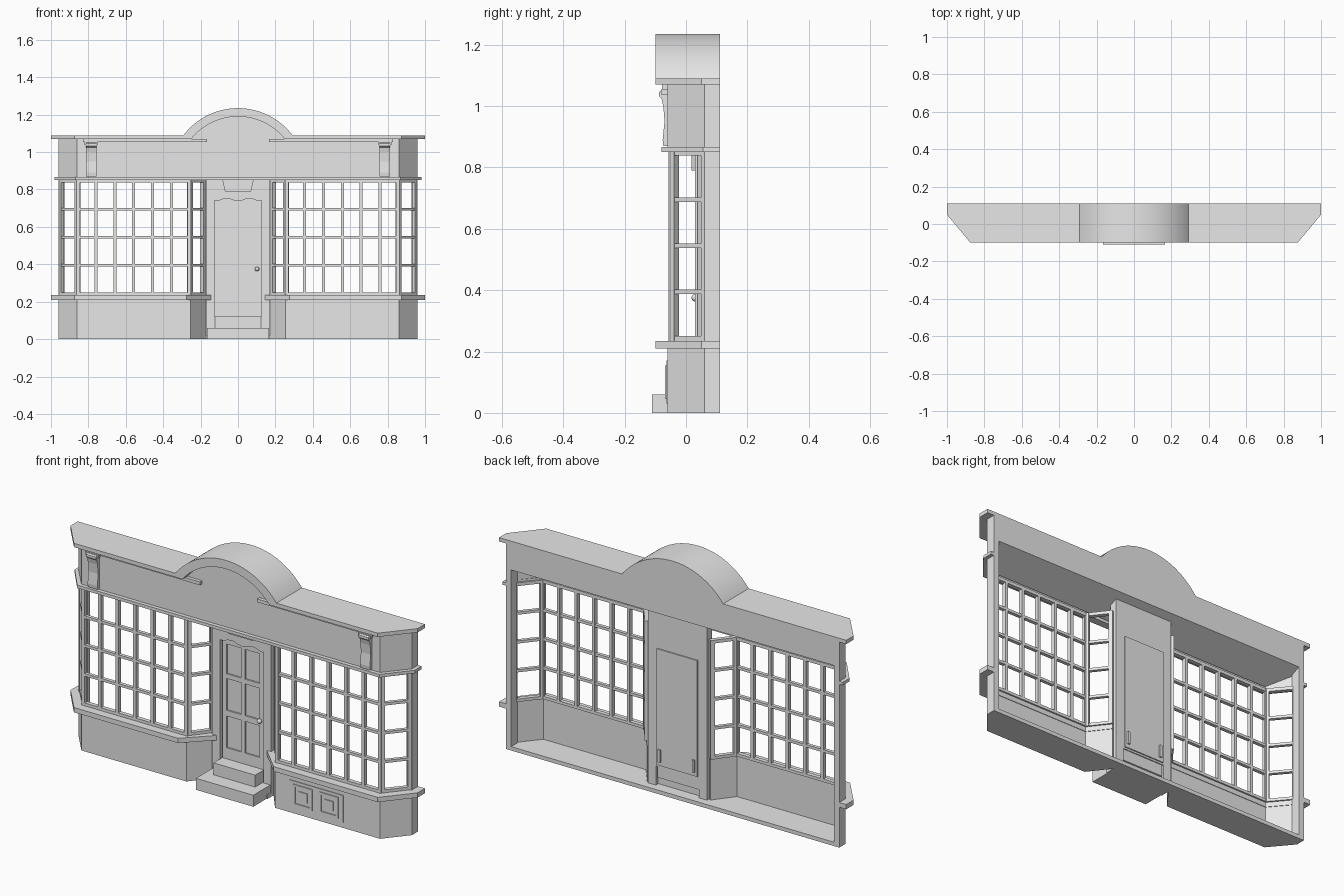
import bpy, bmesh, math
from mathutils import Vector

cube = bpy.data.objects.get("Cube")
if cube:
    bpy.data.objects.remove(cube, do_unlink=True)

grey = bpy.data.materials.new("plain_grey")
grey.use_nodes = True
grey.diffuse_color = (0.8, 0.8, 0.8, 1)
grey.node_tree.nodes["Principled BSDF"].inputs["Base Color"].default_value = (0.8, 0.8, 0.8, 1)


def finish(name, bm, mirror=False):
    bmesh.ops.recalc_face_normals(bm, faces=bm.faces)
    mesh = bpy.data.meshes.new(name)
    bm.to_mesh(mesh)
    bm.free()
    mesh.materials.append(grey)
    obj = bpy.data.objects.new(name, mesh)
    bpy.context.collection.objects.link(obj)
    if mirror:
        obj.modifiers.new("mirror", 'MIRROR').use_axis[0] = True
    return obj


def add_prism(bm, pts, a, b, axis='z'):
    place = {'z': lambda u, v, w: (u, v, w),
             'y': lambda u, v, w: (u, w, v),
             'x': lambda u, v, w: (w, u, v)}[axis]
    low, high = [[bm.verts.new(place(u, v, w)) for u, v in pts] for w in (a, b)]
    bm.faces.new(low)
    bm.faces.new(high[::-1])
    for i in range(len(pts)):
        j = (i + 1) % len(pts)
        bm.faces.new((low[i], high[i], high[j], low[j]))


def prism(name, pts, a, b, axis='z', mirror=False):
    bm = bmesh.new()
    add_prism(bm, pts, a, b, axis)
    return finish(name, bm, mirror)


def rect(u0, u1, v0, v1):
    return [(u0, v0), (u1, v0), (u1, v1), (u0, v1)]


def box(name, x0, x1, y0, y1, z0, z1, mirror=False):
    return prism(name, rect(x0, x1, y0, y1), z0, z1, 'z', mirror)


def offset(path, t):
    """Move a plan polyline inward by t with mitred corners."""
    p = [Vector(q) for q in path]
    normals = []
    for a, b in zip(p, p[1:]):
        d = (b - a).normalized()
        normals.append(Vector((d.y, -d.x)))
    out = []
    for i, q in enumerate(p):
        n, m = normals[max(i - 1, 0)], normals[min(i, len(normals) - 1)]
        out.append(tuple(q + (n + m) * t / (1 + n.dot(m))))
    return out


def strip(path, t0, t1):
    return offset(path, t0) + offset(path, t1)[::-1]


# Bay plan, from outer end to the doorway
bay = [(.96, .06), (.86, -.06), (.255, -.06), (.17, .05)]

# Bay base, sill and floor
prism("bay_base", strip(bay, 0, .015), 0, .215, mirror=True)
prism("window_sill", [(1, .11), (1, .05), (.875, -.1), (.275, -.1), (.13, .045), (.17, .05)]
      + offset(bay, .018)[::-1] + [(.95, .11)], .21, .235, mirror=True)
prism("bay_floor", [(.96, .11)] + bay + [(.17, .11)], 0, .02, mirror=True)
box("centre_floor", -.17, .17, .0, .11, 0, .02)
box("end_pilaster", .93, .96, .06, .11, 0, 1.07, True)

# Window rails
bm = bmesh.new()
for z0, z1 in ((.235, .25), (.838, .855)):
    add_prism(bm, strip(bay, .004, .026), z0, z1)
for row in (1, 2, 3):
    z = .245 + .15 * row
    add_prism(bm, strip(bay, .006, .024), z - .007, z + .007)
finish("window_rails", bm, True)

# Window mullions
centre = offset(bay, .015)
bm = bmesh.new()
for i in range(1, 6):
    x = bay[1][0] + (bay[2][0] - bay[1][0]) * i / 6
    add_prism(bm, rect(x - .008, x + .008, -.056, -.034), .235, .855)
for start, end, t in ((0, 1, 0), (0, 1, 1), (2, 3, 0), (2, 3, 1)):
    a, b = Vector(centre[start]), Vector(centre[end])
    d = (b - a).normalized()
    n = Vector((d.y, -d.x))
    c = a.lerp(b, t) + d * (.008 if t == 0 else -.008)
    corners = [c + d * s * .01 + n * r * .012 for s, r in ((-1, -1), (1, -1), (1, 1), (-1, 1))]
    add_prism(bm, [tuple(q) for q in corners], .235, .855)
for x in (bay[1][0] - .006, bay[2][0] + .006):
    add_prism(bm, rect(x - .009, x + .009, -.057, -.033), .235, .855)
finish("window_mullions", bm, True)

# Fascia with a sloping soffit and splayed ends
bm = bmesh.new()
add_prism(bm, [(-.06, .865), (-.06, 1.07), (.11, 1.07), (.11, .94)], 0, .96, 'x')
bmesh.ops.bisect_plane(bm, geom=bm.verts[:] + bm.edges[:] + bm.faces[:],
                       plane_co=(.86, -.06, 0), plane_no=(.12, -.1, 0), clear_outer=True)
bmesh.ops.holes_fill(bm, edges=[e for e in bm.edges if e.is_boundary])
finish("fascia", bm, True)
prism("fascia_end", strip(bay[:2], 0, .015), .865, 1.07, mirror=True)
prism("fascia_moulding", [(.98, .11), (.98, .055), (.87, -.08), (0, -.08), (0, -.04),
                          (.85, -.04), (.945, .065), (.945, .11)], .85, .866, mirror=True)
prism("cornice", [(1, .11), (1, .05), (.875, -.1), (.26, -.1), (.26, .11)],
      1.07, 1.09, mirror=True)
box("bed_moulding", .165, .83, -.078, -.055, 1.053, 1.07, True)

# Arched pediment
arch_z, foot = .87, 1.07


def arc(r, n=40):
    a0 = math.asin((foot - arch_z) / r)
    angles = [a0 + (math.pi - 2 * a0) * i / n for i in range(n + 1)]
    return [(r * math.cos(a), arch_z + r * math.sin(a)) for a in angles]


ring = prism("pediment_arch", arc(.365) + arc(.32)[::-1], -.1, .11, 'y')
prism("pediment_panel", arc(.33), -.06, .11, 'y')
bpy.context.view_layer.objects.active = ring
ring.select_set(True)
bpy.ops.object.shade_smooth_by_angle(angle=math.radians(30))
ring.select_set(False)

# Scroll brackets on the fascia
prism("fascia_bracket", [(-.055, .87), (-.074, .87), (-.076, .89), (-.07, .95), (-.074, 1.0),
                         (-.08, 1.025), (-.088, 1.032), (-.088, 1.045), (-.08, 1.053),
                         (-.055, 1.053)], .757, .813, 'x', True)
box("bracket_cap", .75, .82, -.082, -.055, 1.038, 1.053, True)

# Doorway
box("door_jamb", .125, .17, .03, .07, 0, .95, True)
head = [(.13, .95), (-.13, .95), (-.13, .745)]
head += [(-.12 + .24 * i / 12, .745 - .007 * math.cos(i * math.pi / 3)) for i in range(13)]
prism("door_head", head + [(.13, .745)], .03, .07, 'y')
prism("keystone", [(-.085, .86), (-.07, .79), (.07, .79), (.085, .86)], .018, .04, 'y')
box("door_slab", -.13, .13, .05, .07, .12, .76)
box("door_back_panel", -.118, .118, .065, .076, .13, .735)
bm = bmesh.new()
for x0, x1 in ((-.12, -.095), (-.012, .012), (.095, .12)):
    add_prism(bm, rect(x0, x1, .042, .052), .12, .755)
for z0, z1 in ((.12, .18), (.345, .375), (.54, .565), (.72, .755)):
    add_prism(bm, rect(-.12, .12, .042, .052), z0, z1)
finish("door_frame", bm)
box("door_back_hardware", .092, .106, .07, .084, .15, .215, True)

# Door knob
bm = bmesh.new()
bmesh.ops.create_uvsphere(bm, u_segments=16, v_segments=10, radius=.012)
bmesh.ops.translate(bm, vec=(.102, .03, .375), verts=bm.verts)
for f in bm.faces:
    f.smooth = True
finish("door_knob", bm)

# Steps
box("lower_step", -.165, .165, -.11, .05, 0, .06)
box("upper_step", -.12, .12, -.03, .065, .06, .122)

# Raised panels on the left bay base
box("base_plate", .34, .65, -.064, -.055, .03, .17)
for i, x in enumerate((.365, .515)):
    bm = bmesh.new()
    for s in (rect(x, x + .11, .045, .057), rect(x, x + .11, .143, .155),
              rect(x, x + .012, .045, .155), rect(x + .098, x + .11, .045, .155),
              rect(x + .03, x + .08, .075, .125)):
        add_prism(bm, s, -.069, -.06, 'y')
    finish("base_panel_%d" % (i + 1), bm)
